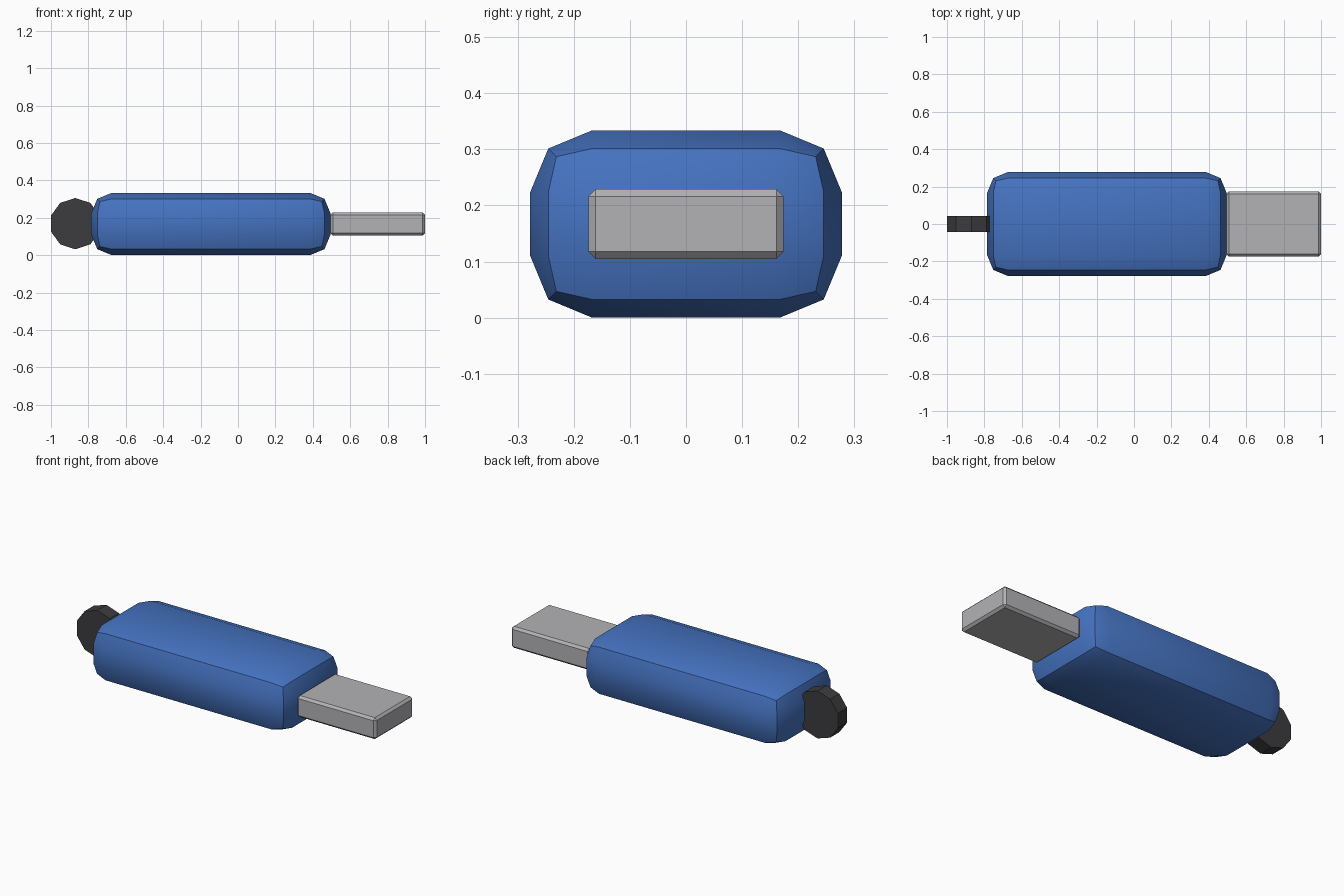
import bpy, bmesh, math
from mathutils import Matrix, Vector

if "Cube" in bpy.data.objects:
    bpy.data.objects.remove(bpy.data.objects["Cube"])

ZC = 0.167  # shared centre height


def finish(bm, name, colour):
    bmesh.ops.recalc_face_normals(bm, faces=bm.faces[:])
    mesh = bpy.data.meshes.new(name)
    bm.to_mesh(mesh)
    bm.free()
    obj = bpy.data.objects.new(name, mesh)
    bpy.context.collection.objects.link(obj)
    mat = bpy.data.materials.new(name + "_colour")
    mat.diffuse_color = (*colour, 1)
    mat.use_nodes = True
    mat.node_tree.nodes["Principled BSDF"].inputs["Base Color"].default_value = mat.diffuse_color
    mesh.materials.append(mat)
    bpy.ops.object.select_all(action='DESELECT')
    obj.select_set(True)
    bpy.context.view_layer.objects.active = obj
    bpy.ops.object.shade_smooth_by_angle(angle=math.radians(30))
    return obj


def bevelled_box(name, x0, x1, width, height, bevel, segments, colour):
    bm = bmesh.new()
    bmesh.ops.create_cube(bm, size=1)
    bmesh.ops.scale(bm, vec=(x1 - x0, width, height), verts=bm.verts[:])
    bmesh.ops.translate(bm, vec=((x0 + x1) / 2, 0, ZC), verts=bm.verts[:])
    bmesh.ops.bevel(bm, geom=bm.edges[:], offset=bevel, segments=segments,
                    profile=0.5, affect='EDGES')
    return finish(bm, name, colour)


# Casing and metal connector
bevelled_box("casing", -0.785, 0.495, 0.556, 0.334, 0.111, 2, (0.06, 0.17, 0.53))
bevelled_box("connector", 0.495, 1.0, 0.348, 0.124, 0.013, 1, (0.45, 0.45, 0.47))

# Ten-sided end disc with a corner pointing up, partly sunk into the casing
bm = bmesh.new()
rot = Matrix.Rotation(math.radians(90), 4, 'X') @ Matrix.Rotation(math.radians(90), 4, 'Z')
bmesh.ops.create_cone(bm, cap_ends=True, segments=10, radius1=0.137, radius2=0.137, depth=0.084)
# Turn a corner to +y before tipping the disc onto its edge
first = max(bm.verts, key=lambda v: v.co.y).co
turn = math.pi / 2 - math.atan2(first.y, first.x)
bmesh.ops.transform(bm, verts=bm.verts[:], matrix=Matrix.Translation((-0.87, 0, ZC + 0.002))
                    @ Matrix.Rotation(math.pi / 2, 4, 'X') @ Matrix.Rotation(turn, 4, 'Z'))
finish(bm, "end_disc", (0.045, 0.045, 0.05))
